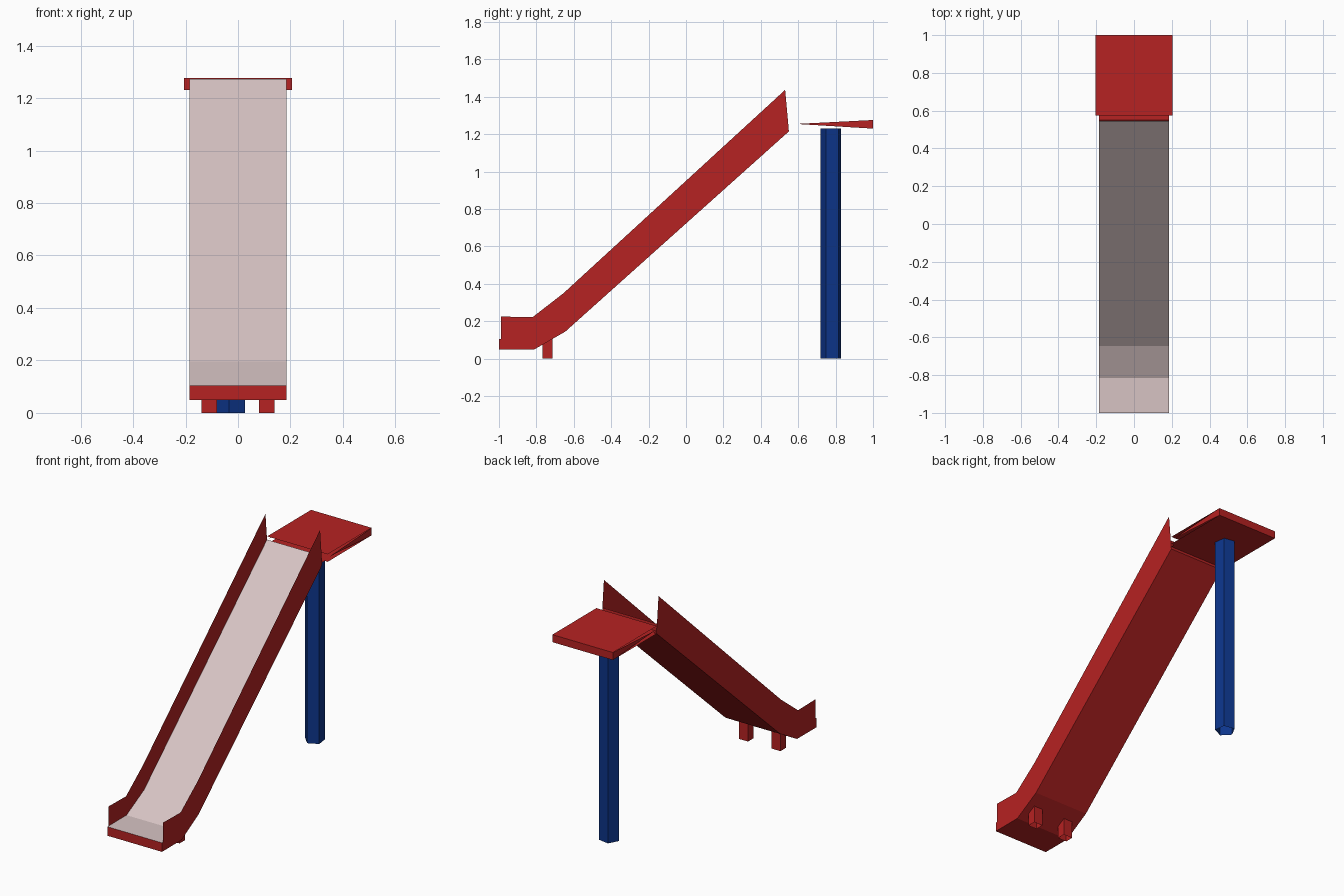
import bpy, math

if "Cube" in bpy.data.objects:
    bpy.data.objects.remove(bpy.data.objects["Cube"])


def material(name, rgb):
    m = bpy.data.materials.new(name)
    m.diffuse_color = (*rgb, 1)
    m.use_nodes = True
    m.node_tree.nodes["Principled BSDF"].inputs["Base Color"].default_value = m.diffuse_color
    return m


RED = material("red paint", (0.47, 0.016, 0.016))
BLUE = material("blue paint", (0.004, 0.036, 0.26))
GREY = material("pale slide metal", (0.68, 0.55, 0.55))


def build(name, faces, mat):
    """Make a flat shaded object from a list of polygons."""
    verts, index, polys = [], {}, []
    for face in faces:
        poly = []
        for p in face:
            key = tuple(round(c, 5) for c in p)
            if key not in index:
                index[key] = len(verts)
                verts.append(key)
            poly.append(index[key])
        polys.append(poly)
    me = bpy.data.meshes.new(name)
    me.from_pydata(verts, [], polys)
    me.materials.append(mat)
    ob = bpy.data.objects.new(name, me)
    bpy.context.collection.objects.link(ob)
    return ob


def across(profile, w):
    """Sheets spanning -w..w along a (y, z) profile, facing up when y grows."""
    return [[(-w, *a), (w, *a), (w, *b), (-w, *b)]
            for a, b in zip(profile, profile[1:])]


def wall(lower, upper, x):
    """Upright strip between two (y, z) profiles, facing outwards."""
    faces = []
    for i in range(len(lower) - 1):
        f = [(x, *lower[i]), (x, *lower[i + 1]), (x, *upper[i + 1]), (x, *upper[i])]
        faces.append(f if x > 0 else f[::-1])
    return faces


def prism(name, sides, r, x, y, z0, z1, turn, mat):
    """Open upright prism."""
    ring = [(x + r * math.cos(turn + math.tau * i / sides),
             y + r * math.sin(turn + math.tau * i / sides)) for i in range(sides)]
    faces = [[(*a, z0), (*b, z0), (*b, z1), (*a, z1)]
             for a, b in zip(ring, ring[1:] + ring[:1])]
    return build(name, faces, mat), ring


# Chute profiles (y, z)
W = 0.185
under = [(-1, 0.05), (-0.81, 0.05), (-0.645, 0.145), (0.55, 1.215)]
bed = [(-1, 0.105), (-0.815, 0.105), (-0.645, 0.195), (0.545, 1.273)]
bed_wall = [(-0.99, 0.105)] + bed[1:]
rim = [(-0.99, 0.225), (-0.82, 0.222), (-0.655, 0.35), (0.53, 1.437)]

# Sliding surface
build("sliding_surface", across(bed, W), GREY)

# Underside with its front lip and top end
build("chute_underside",
      across([bed[-1]] + under[::-1] + [bed[0]], W), RED)

# Side walls
for side, x in (("left", -W), ("right", W)):
    build(side + "_side_wall",
          wall(under, bed, x) + wall(bed_wall, rim, x), RED)

# Platform: top and bottom sheets, back edge, tapering side edges
P, top, bot = 0.205, 1.276, 1.23
faces = across([(0.575, top), (1, top), (1, bot), (0.575, bot)], P)
for x in (P, -P):
    tri = [(x, 0.59, 1.255), (x, 1, bot), (x, 1, top)]
    faces.append(tri if x > 0 else tri[::-1])
build("platform", faces, RED)

# Narrow sheet joining platform and chute
build("platform_joint", across([(0.575, bot), (0.55, bot)], W), RED)

# Five sided post
prism("platform_post", 5, 0.058, -0.025, 0.776, 0, bot, math.radians(260), BLUE)

# Small square feet
for side, x in (("left", -0.11), ("right", 0.11)):
    foot, ring = prism(side + "_foot", 4, 1, 0, 0, 0, 0.11, math.pi / 4, RED)
    k = math.sqrt(2)
    for v in foot.data.vertices:
        v.co.x = x + v.co.x * k * 0.03
        v.co.y = -0.74 + v.co.y * k * 0.026
